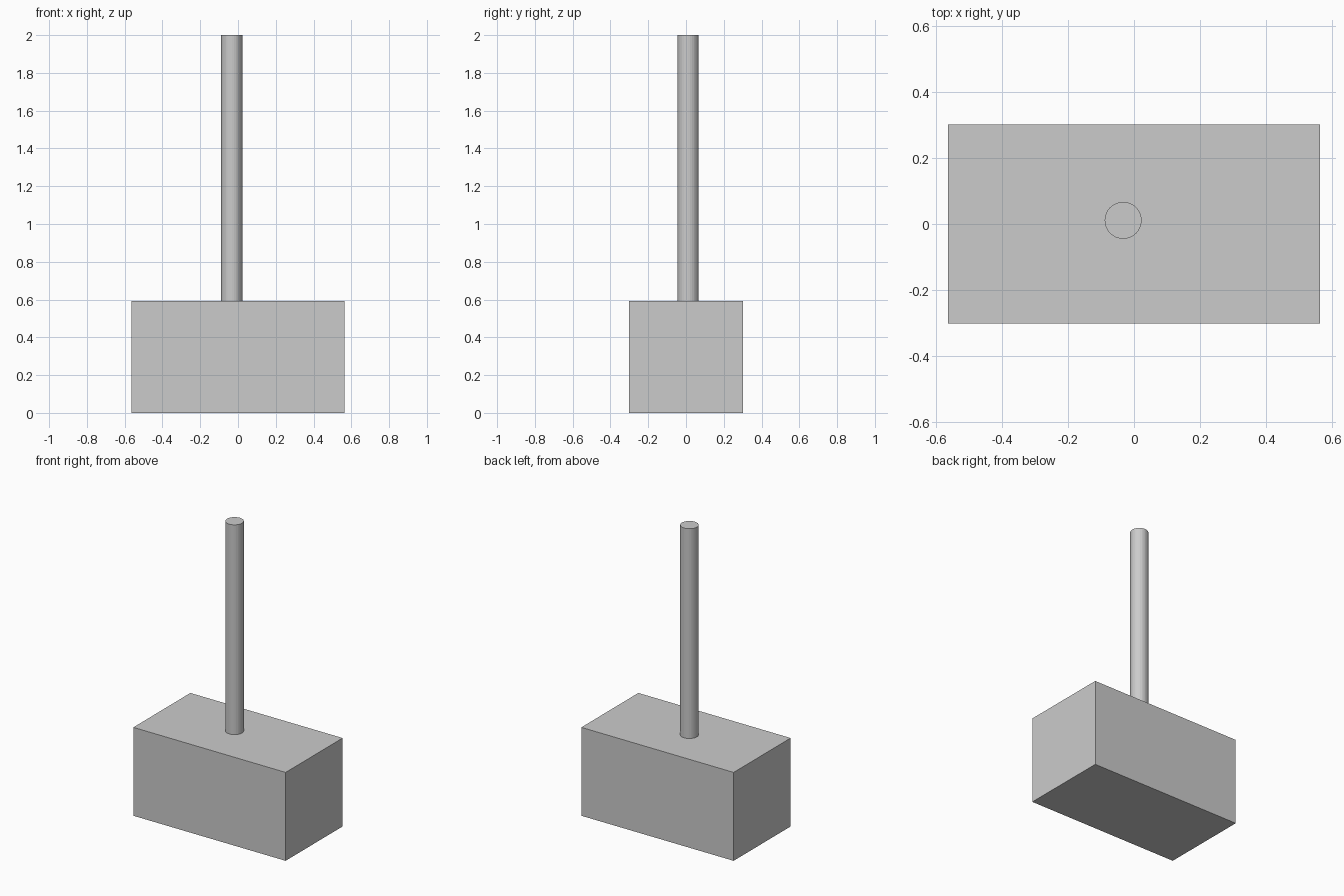
import bpy

default_cube = bpy.data.objects.get("Cube")
if default_cube:
    bpy.data.objects.remove(default_cube, do_unlink=True)

# Single plain grey
grey = bpy.data.materials.new("plain_grey")
grey.use_nodes = True
colour = (0.6, 0.6, 0.6, 1)
grey.diffuse_color = colour
grey.node_tree.nodes["Principled BSDF"].inputs["Base Color"].default_value = colour


def finish(name):
    obj = bpy.context.object
    obj.name = name
    obj.data.materials.append(grey)
    return obj


BLOCK = (1.13, 0.604, 0.593)
HEIGHT = 2.0

# Rectangular head block resting on the ground
bpy.ops.mesh.primitive_cube_add(size=1, location=(0, 0, BLOCK[2] / 2))
head = finish("head_block")
head.scale = BLOCK
bpy.ops.object.transform_apply(location=False, rotation=False, scale=True)

# Upright round handle, slightly off centre
length = HEIGHT - BLOCK[2]
bpy.ops.mesh.primitive_cylinder_add(
    vertices=32, radius=0.056, depth=length,
    location=(-0.033, 0.011, BLOCK[2] + length / 2))
finish("handle")
